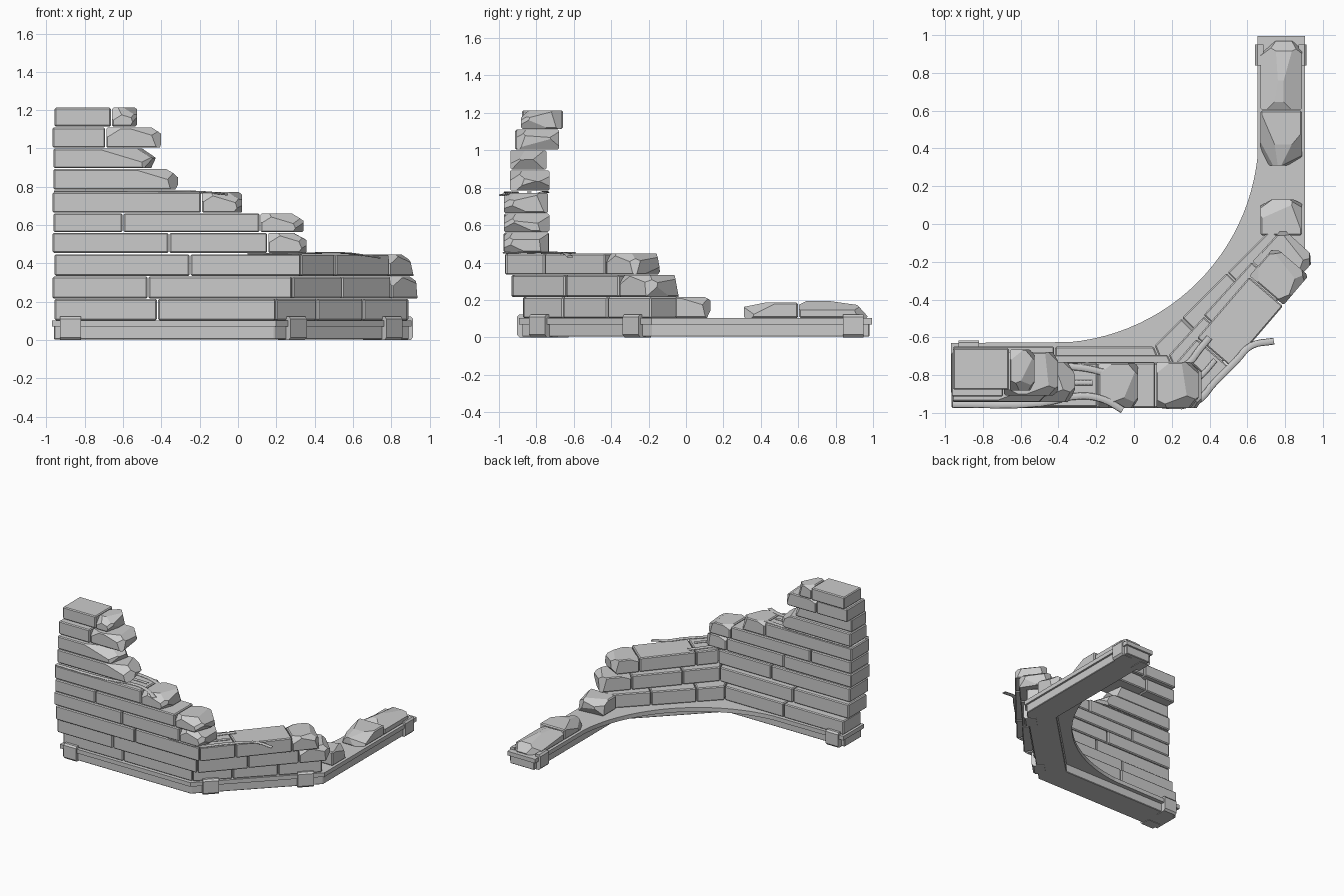
import bpy, bmesh, math, random
from mathutils import Vector as V

if "Cube" in bpy.data.objects:
    bpy.data.objects.remove(bpy.data.objects["Cube"])

random.seed(7)
UP = V((0, 0, 1))


def solid(name, pts, vec, bevel=0.0, cuts=()):
    """Extrude a planar outline; cuts = (direction, depth) slices for broken stone."""
    bm = bmesh.new()
    f = bm.faces.new([bm.verts.new(p) for p in pts])
    top = bmesh.ops.extrude_face_region(bm, geom=[f])["geom"]
    bmesh.ops.translate(bm, vec=vec, verts=[v for v in top if isinstance(v, bmesh.types.BMVert)])
    bmesh.ops.recalc_face_normals(bm, faces=bm.faces)
    if not any(f.is_valid and len(f.verts) for f in bm.faces):
        return
    if bevel:
        bmesh.ops.bevel(bm, geom=bm.edges[:], offset=bevel, segments=1, affect='EDGES')
    for n, depth in cuts:
        n = n.normalized()
        d = max(v.co.dot(n) for v in bm.verts) - depth
        bmesh.ops.bisect_plane(bm, geom=bm.verts[:] + bm.edges[:] + bm.faces[:],
                               plane_co=n * d, plane_no=n, clear_outer=True)
        bmesh.ops.holes_fill(bm, edges=[e for e in bm.edges if e.is_boundary], sides=0)
    bmesh.ops.recalc_face_normals(bm, faces=bm.faces)
    me = bpy.data.meshes.new(name)
    bm.to_mesh(me)
    bm.free()
    ob = bpy.data.objects.new(name, me)
    bpy.context.collection.objects.link(ob)
    return ob


def flat(pts, z):
    return [V((p[0], p[1], z)) for p in pts]


def left(d):
    return V((-d.y, d.x, 0))


def end_chips(d, k=1.0):
    """Random slices that break off the end of a stone facing d."""
    s, r = left(d), random.uniform
    return [(d + s * r(.7, 1.1) + UP * r(.1, .5), .035 * k),
            (d - s * r(.7, 1.1) + UP * r(.1, .5), .035 * k),
            (d * r(.5, .8) + UP + s * r(-.3, .3), .03 * k),
            (d + s * r(-.4, .4) - UP * r(.5, .9), .025 * k),
            (d * .3 - s * .8 + UP, .025 * k)]


def brick(name, o0, o1, i0, i1, z0, z1, cuts=()):
    j = [random.uniform(-.004, .004) for _ in range(2)]
    d = (o1 - o0).normalized()
    n = left(d)
    g = d * .003
    pts = [o0 + g + n * j[0], o1 - g + n * j[0], i1 - g + n * j[1], i0 + g + n * j[1]]
    solid(name, flat(pts, z0), UP * (z1 - z0), .007, cuts)


def run(name, joints, o0, o1, i0, i1, z0, z1, broken):
    """Bricks between joint fractions along one straight stretch of wall."""
    d = (o1 - o0).normalized()
    n = left(d)
    w = (i1 - o1).dot(n)
    last = len(joints) - 2
    for k, (a, b) in enumerate(zip(joints, joints[1:])):
        pa, pb = o0.lerp(o1, a), o0.lerp(o1, b)
        qa = i0 if k == 0 else pa + n * w
        qb = i1 if k == last else pb + n * w
        cuts = end_chips(d, broken) if broken and k == last else ()
        if broken and k == last and k > 0:
            cuts = cuts + [(-d * .5 - n + UP * .8, .025), (-d * .4 + UP + n * .5, .02)]
        brick(f"{name}_{k + 1}", pa, pb, qa, qb, z0, z1, cuts)


# base: plate with curved inner edge, and a beam under the wall line
arc = [(-.44 + 1.1 * math.cos(math.radians(a)), .47 + 1.1 * math.sin(math.radians(a)))
       for a in [-5.7 - 79.1 * i / 24 for i in range(25)]]
outline = [(-.97, -.63), (-.97, -.892), (.197, -.892), (.905, -.185), (.905, .995), (.655, .995)] + arc
solid("base_plate", flat(outline, .07), UP * .033)
beam = [(-.96, -.66), (-.96, -.875), (.19, -.875), (.89, -.18), (.89, .98),
        (.675, .98), (.675, -.09), (.10, -.66)]
solid("base_beam", flat(beam, .004), UP * .07, .004)

# clips gripping the base edge
prof = [(-.07, 0), (.01, 0), (.024, .015), (.024, .11), (.012, .123), (-.02, .123), (-.02, .1), (-.07, .09)]
s = math.sqrt(.5)
for i, (x, y, ox, oy, w) in enumerate([
        (-.875, -.88, 0, -1, .11), (-.875, -.64, 0, 1, .11), (.30, -.78, s, -s, .12),
        (.80, -.28, s, -s, .12), (.89, .895, 1, 0, .11), (.665, .895, -1, 0, .11)]):
    out = V((ox, oy, 0))
    t = left(out)
    solid(f"base_clip_{i + 1}", [V((x, y, 0)) + out * a + UP * z - t * w / 2 for a, z in prof], t * w)

# lower courses turn the corner: z0, z1, front y, depth, front joints, diagonal end, diagonal fractions
lower = [(.103, .215, -.87, .225, (-.96, -.42, .20), (.885, -.185), (0, .31, .66, 1)),
         (.217, .332, -.93, .235, (-.97, -.47, .285), (.965, -.18), (0, .38, .76, 1)),
         (.335, .448, -.965, .235, (-.96, -.25, .33), (.925, -.27), (0, .30, .77, 1))]
for r, (z0, z1, y, w, xs, end, fr) in enumerate(lower):
    a, c, e = V((xs[0], y, 0)), V((xs[-1], y, 0)), V((*end, 0))
    d0, d1 = V((1, 0, 0)), (e - c).normalized()
    m = (left(d0) + left(d1)).normalized()
    ci = c + m * w / m.dot(left(d0))
    span = xs[-1] - xs[0]
    run(f"course_{r + 1}_front", [(x - xs[0]) / span for x in xs], a, c, a + left(d0) * w, ci, z0, z1, 0)
    run(f"course_{r + 1}_diagonal", fr, c, e, ci, e + left(d1) * w, z0, z1, .9 if r else 0)

# upper courses, stepping back to a ragged end
upper = [(.455, .56, -.975, -.735, (-.97, -.36, .155, .36), 1),
         (.563, .662, -.975, -.735, (-.965, -.60, .115, .345), 1.3),
         (.665, .772, -.97, -.735, (-.97, -.19, .025), 1),
         (.785, .893, -.94, -.73, (-.965, -.31), 1.4),
         (.897, 1.0, -.94, -.745, (-.965, -.42), 1.6),
         (1.004, 1.11, -.91, -.68, (-.97, -.69, -.40), 1),
         (1.115, 1.213, -.88, -.66, (-.96, -.66, -.525), .9)]
for r, (z0, z1, yf, yb, xs, k) in enumerate(upper):
    fr = [(x - xs[0]) / (xs[-1] - xs[0]) for x in xs]
    a, b = V((xs[0], yf, 0)), V((xs[-1], yf, 0))
    dy = V((0, yb - yf, 0))
    run(f"course_{r + 4}", fr, a, b, a + dy, b + dy, z0, z1, k)

# loose stones on the right arm: y0, y1, height
for i, (y0, y1, h) in enumerate([(-.06, .13, .112), (.31, .60, .082), (.605, .97, .092)]):
    f, l = V((0, 1, 0)), V((1, 0, 0))
    if i == 0:
        cuts = end_chips(f, 1.0)
    elif i == 1:
        cuts = [(UP - f * .2, .02), (UP - f * .5 + l * .6, .05), (UP - f * .3 - l * .7, .05),
                (-f + l * .6 + UP * .3, .03), (-f * .5 - l + UP * .5, .03)]
    else:
        cuts = [(UP + f * .14, .028), (UP + l * .5, .04), (UP - l * .6 + f * .1, .045), (UP - f * .5, .015),
                (f + UP * .9, .035), (f - l * .9 + UP * .3, .05), (f + l + UP * .4, .035)]
    solid(f"loose_stone_{i + 1}", flat([(.67, y0), (.89, y0), (.89, y1), (.67, y1)], .103), UP * h, .008, cuts)


def strap(name, pts, width=.028):
    """Thin bent bar lying on top of a course, swept along a smooth curve."""
    cu = bpy.data.curves.new(name, 'CURVE')
    cu.dimensions = '3D'
    cu.resolution_u = 4
    cu.extrude = width / 2
    cu.bevel_depth = .004
    cu.bevel_resolution = 0
    sp = cu.splines.new('BEZIER')
    sp.bezier_points.add(len(pts) - 1)
    for p, co in zip(sp.bezier_points, pts):
        p.co = co
        p.handle_left_type = p.handle_right_type = 'AUTO'
        p.tilt = math.pi / 2
    cu.twist_mode = 'Z_UP'
    ob = bpy.data.objects.new(name, cu)
    bpy.context.collection.objects.link(ob)
    # lay the ribbon flat regardless of curve frame
    dg = bpy.context.evaluated_depsgraph_get()
    me = bpy.data.meshes.new_from_object(ob.evaluated_get(dg))
    zs = [v.co.z for v in me.vertices]
    if max(zs) - min(zs) > .024 + max(p[2] for p in pts) - min(p[2] for p in pts):
        for p in sp.bezier_points:
            p.tilt = 0


# bent reinforcing bars exposed on two courses
strap("lower_bar_outer", [(.05, -.95, .452), (.32, -.945, .452), (.43, -.835, .455), (.54, -.725, .455),
                          (.62, -.645, .448), (.74, -.62, .43)])
strap("lower_bar_inner", [(.20, -.76, .452), (.27, -.75, .452), (.35, -.66, .453), (.40, -.60, .453)])
strap("lower_bar_middle", [(.31, -.84, .452), (.36, -.80, .454), (.43, -.72, .454)], .02)
strap("upper_bar_outer", [(-.96, -.955, .776), (-.5, -.95, .776), (-.28, -.91, .776), (-.16, -.93, .772),
                          (-.06, -.985, .76)])
strap("upper_bar_inner", [(-.95, -.75, .776), (-.5, -.75, .776), (-.28, -.76, .776), (-.14, -.79, .765)])
strap("upper_bar_middle", [(-.40, -.84, .776), (-.30, -.84, .778), (-.22, -.84, .776)], .02)
